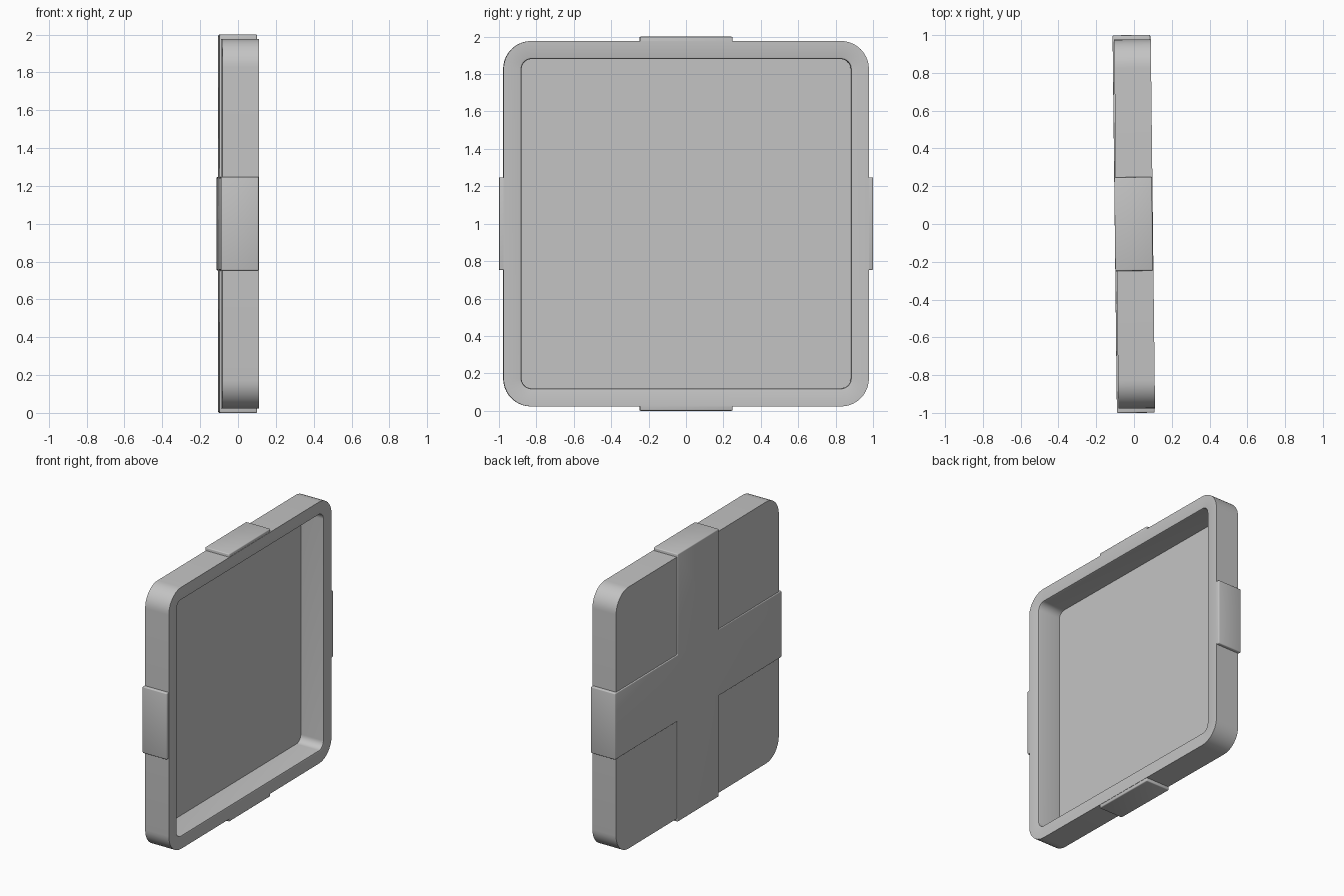
import bpy, bmesh, math

if "Cube" in bpy.data.objects:
    bpy.data.objects.remove(bpy.data.objects["Cube"], do_unlink=True)

TURN = 0.0115       # the tray stands turned very slightly about z
REACH, ARM = 1.0, 0.248

grey = bpy.data.materials.new("light_grey")
grey.use_nodes = True
COLOUR = (0.55, 0.55, 0.55, 1)
grey.diffuse_color = COLOUR
grey.node_tree.nodes["Principled BSDF"].inputs["Base Color"].default_value = COLOUR


def make_object(name, bm):
    """Turn a bmesh built around the origin into an upright object."""
    bmesh.ops.recalc_face_normals(bm, faces=bm.faces)
    mesh = bpy.data.meshes.new(name)
    bm.to_mesh(mesh)
    bm.free()
    mesh.materials.append(grey)
    obj = bpy.data.objects.new(name, mesh)
    bpy.context.collection.objects.link(obj)
    obj.location.z = REACH
    obj.rotation_euler.z = TURN
    return obj


def smooth(obj, degrees):
    bpy.ops.object.select_all(action='DESELECT')
    obj.select_set(True)
    bpy.context.view_layer.objects.active = obj
    bpy.ops.object.shade_smooth_by_angle(angle=math.radians(degrees))


def rounded_square(bm, half, radius, x, steps=10):
    """Ring of vertices in the yz plane."""
    ring = []
    for corner in range(4):
        middle = math.pi / 4 + corner * math.pi / 2
        cy = math.copysign(half - radius, math.cos(middle))
        cz = math.copysign(half - radius, math.sin(middle))
        for i in range(steps + 1):
            a = (corner + i / steps) * math.pi / 2
            ring.append(bm.verts.new((x, cy + radius * math.cos(a), cz + radius * math.sin(a))))
    return ring


# Tray: back, outer wall, rim, inner wall and floor as nested rings
bm = bmesh.new()
profile = [(0.977, 0.15, -0.094), (0.977, 0.15, 0.1), (0.892, 0.065, 0.1),
           (0.883, 0.056, 0.097), (0.88, 0.053, 0.088), (0.88, 0.053, -0.086)]
rings = [rounded_square(bm, *section) for section in profile]
for a, b in zip(rings, rings[1:]):
    for i in range(len(a)):
        j = (i + 1) % len(a)
        bm.faces.new((a[i], a[j], b[j], b[i]))
bm.faces.new(rings[0])
bm.faces.new(rings[-1])
tray = make_object("tray", bm)
smooth(tray, 50)

# Cross band: a plus-shaped block, hollowed so it wraps the back and sides
bm = bmesh.new()
quarter = [(REACH, -ARM), (REACH, ARM), (ARM, ARM)]
outline = []
for turn in range(4):
    c, s = round(math.cos(turn * math.pi / 2)), round(math.sin(turn * math.pi / 2))
    outline += [(y * c - z * s, y * s + z * c) for y, z in quarter]
face = bm.faces.new([bm.verts.new((-0.102, y, z)) for y, z in outline])
extruded = bmesh.ops.extrude_face_region(bm, geom=[face])["geom"]
bmesh.ops.translate(bm, vec=(0.2, 0, 0),
                    verts=[v for v in extruded if isinstance(v, bmesh.types.BMVert)])
cross = make_object("cross_band", bm)

# Hidden block that hollows the cross band
bm = bmesh.new()
bmesh.ops.create_cube(bm, size=1)
bmesh.ops.scale(bm, vec=(0.4, 1.9, 1.9), verts=bm.verts)
bmesh.ops.translate(bm, vec=(0.11, 0, 0), verts=bm.verts)
cutter = make_object("hollow_cutter", bm)
cutter.hide_render = True
cutter.display_type = 'WIRE'

bevel = cross.modifiers.new("soft_edges", 'BEVEL')
bevel.width = 0.007
bevel.segments = 3
hollow = cross.modifiers.new("hollow", 'BOOLEAN')
hollow.operation = 'DIFFERENCE'
hollow.solver = 'EXACT'
hollow.object = cutter
bpy.context.view_layer.update()
bpy.context.view_layer.objects.active = cross
for name in ("soft_edges", "hollow"):
    bpy.ops.object.modifier_apply(modifier=name)
bpy.data.objects.remove(cutter, do_unlink=True)
smooth(cross, 35)
